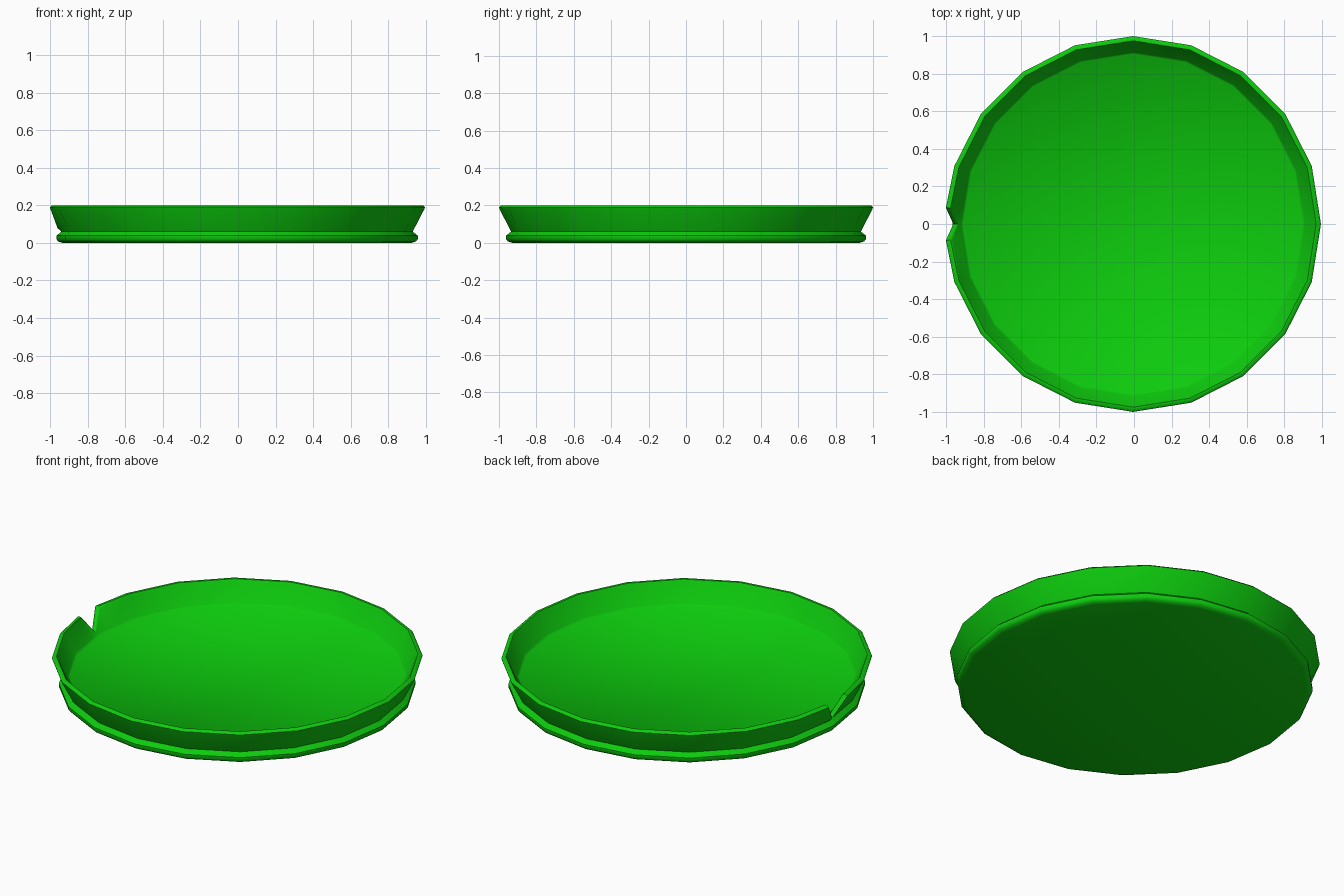
import bpy, bmesh, math

cube = bpy.data.objects.get("Cube")
if cube:
    bpy.data.objects.remove(cube, do_unlink=True)

green = bpy.data.materials.new("leaf green")
green.use_nodes = True
colour = (0.004, 0.60, 0.004, 1)
green.diffuse_color = colour
green.node_tree.nodes["Principled BSDF"].inputs["Base Color"].default_value = colour

SIDES = 20
CENTRE_X = -0.005
NOTCH_HALF_ANGLE = 5

# Cross-section (radius, height): rounded base, pinched waist, flared rim, floor
base = [(0.93, 0), (0.953, 0.008), (0.962, 0.02), (0.962, 0.038), (0.935, 0.06)]
rim = [(0.997, 0.18), (1.0, 0.19), (0.99, 0.2), (0.975, 0.2), (0.965, 0.185)]
floor = [(0.915, 0.085), (0.905, 0.075)]
# The rim collapses to this at the bottom of the notch
notch = [(0.955, 0.078), (0.957, 0.083), (0.95, 0.086), (0.935, 0.086), (0.93, 0.085)]

# Columns around the pad, with two more beside the notch at the right (-x)
step = 360 / SIDES
angles = sorted([i * step for i in range(SIDES)]
                + [180 - NOTCH_HALF_ANGLE, 180 + NOTCH_HALF_ANGLE])

bm = bmesh.new()
columns = []
for angle in angles:
    from_notch = abs(angle - 180)
    beside = from_notch == NOTCH_HALF_ANGLE
    # Extra columns lie on the straight sides of the base
    chord = 1.0
    if beside:
        chord = math.cos(math.radians(step / 2)) / math.cos(math.radians(step / 2 - from_notch))
    section = [(r * chord, z) for r, z in base]
    section += notch if from_notch == 0 else rim
    section += [(r * chord, z) for r, z in floor]
    a = math.radians(angle)
    columns.append([bm.verts.new((CENTRE_X + r * math.cos(a), r * math.sin(a), z))
                    for r, z in section])

# Skin neighbouring columns, then close the underside and floor
for i, col in enumerate(columns):
    nxt = columns[(i + 1) % len(columns)]
    for j in range(len(col) - 1):
        bm.faces.new((col[j], nxt[j], nxt[j + 1], col[j + 1]))
bm.faces.new([c[0] for c in reversed(columns)])
bm.faces.new([c[-1] for c in columns])
bmesh.ops.recalc_face_normals(bm, faces=bm.faces)

mesh = bpy.data.meshes.new("lily_pad")
bm.to_mesh(mesh)
bm.free()
mesh.materials.append(green)
pad = bpy.data.objects.new("lily_pad", mesh)
bpy.context.collection.objects.link(pad)

bpy.ops.object.select_all(action="DESELECT")
pad.select_set(True)
bpy.context.view_layer.objects.active = pad
bpy.ops.object.shade_smooth_by_angle(angle=math.radians(50))
